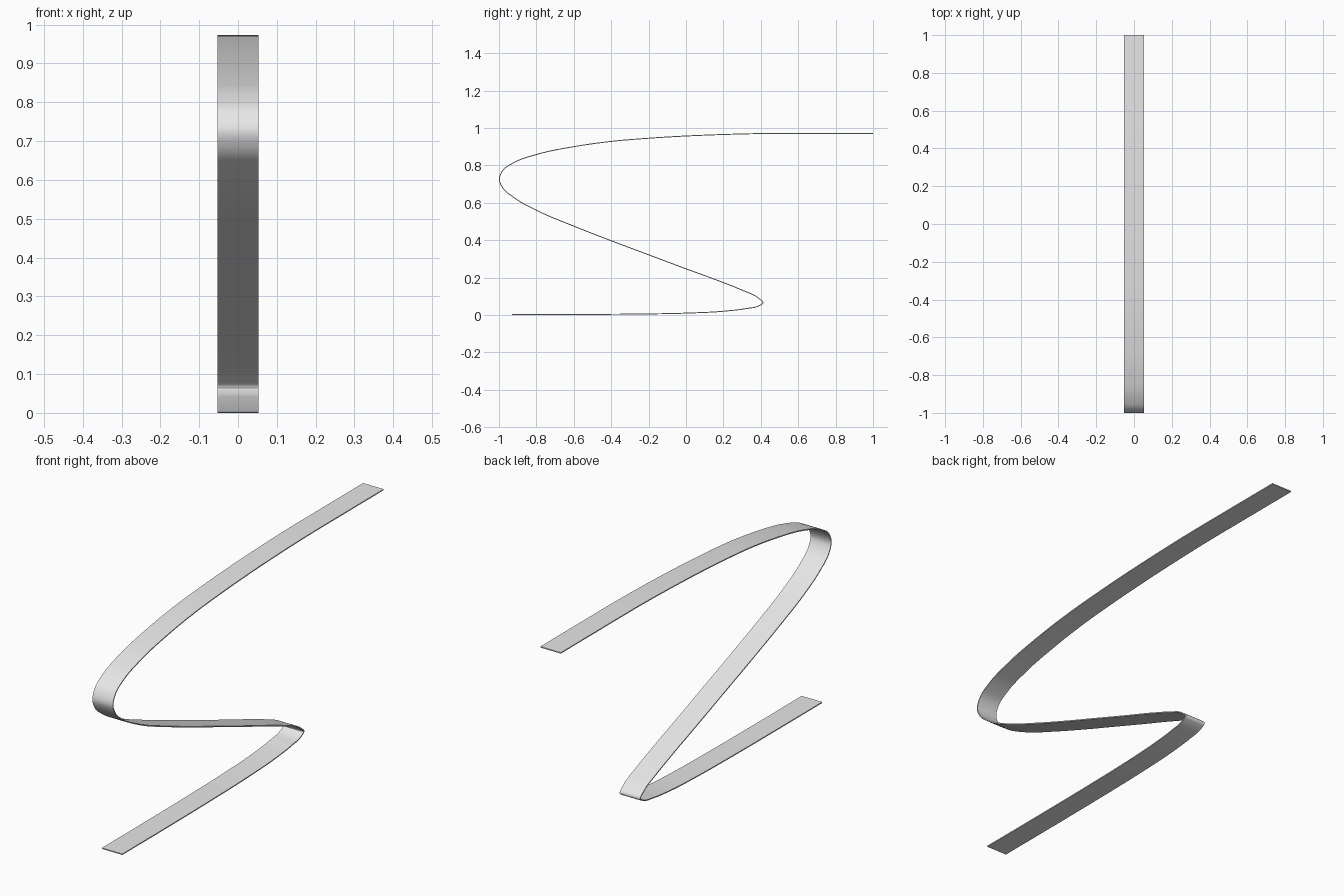
import bpy
import bmesh
from mathutils import Vector

cube = bpy.data.objects.get("Cube")
if cube:
    bpy.data.objects.remove(cube, do_unlink=True)

HALF_WIDTH = 0.053
THICKNESS = 0.005
STEPS = 6

# Centre line of the strip, as (y, z)
PATH = [Vector(p) for p in (
    (-0.93, 0.003), (-0.6, 0.003), (-0.27, 0.005), (0, 0.01), (0.2, 0.02),
    (0.32, 0.034), (0.39, 0.049), (0.412, 0.064), (0.385, 0.092),
    (0.3, 0.133), (0.2, 0.173), (0, 0.247), (-0.2, 0.322), (-0.4, 0.397),
    (-0.6, 0.475), (-0.8, 0.56), (-0.92, 0.628), (-0.98, 0.68),
    (-0.998, 0.725), (-0.98, 0.772), (-0.92, 0.815), (-0.8, 0.858),
    (-0.6, 0.9), (-0.4, 0.928), (-0.2, 0.945), (0, 0.957), (0.2, 0.965),
    (0.4, 0.97), (0.7, 0.971), (1, 0.971))]


def smooth_path(pts):
    """Sample a smooth curve through the points, spaced by chord length."""
    gaps = [(b - a).length for a, b in zip(pts, pts[1:])]
    slopes = [(b - a) / g for a, b, g in zip(pts, pts[1:], gaps)]
    tangents = [slopes[0]]
    for i in range(1, len(pts) - 1):
        before, after = gaps[i - 1], gaps[i]
        tangents.append((slopes[i - 1] * after + slopes[i] * before) / (before + after))
    tangents.append(slopes[-1])
    out = []
    for i, g in enumerate(gaps):
        for k in range(STEPS):
            t = k / STEPS
            s = 1 - t
            a, d = pts[i], pts[i + 1]
            b = a + tangents[i] * g / 3
            c = d - tangents[i + 1] * g / 3
            out.append(a * s**3 + b * 3 * s * s * t + c * 3 * s * t * t + d * t**3)
    return out + [pts[-1]]


# Curved strip, swept across its width
bm = bmesh.new()
rows = [[bm.verts.new((x, p.x, p.y)) for x in (-HALF_WIDTH, HALF_WIDTH)]
        for p in smooth_path(PATH)]
for (a, b), (c, d) in zip(rows, rows[1:]):
    bm.faces.new((a, b, d, c))
mesh = bpy.data.meshes.new("curved_strip")
bm.to_mesh(mesh)
bm.free()
strip = bpy.data.objects.new("curved_strip", mesh)
bpy.context.collection.objects.link(strip)

# Light grey finish
mat = bpy.data.materials.new("light_grey")
mat.use_nodes = True
color = (0.8, 0.8, 0.8, 1)
mat.diffuse_color = color
mat.node_tree.nodes["Principled BSDF"].inputs["Base Color"].default_value = color
mesh.materials.append(mat)

# Thin, even thickness with crisp edges
solid = strip.modifiers.new("thickness", 'SOLIDIFY')
solid.thickness = THICKNESS
solid.offset = 0
bpy.ops.object.select_all(action='DESELECT')
strip.select_set(True)
bpy.context.view_layer.objects.active = strip
bpy.ops.object.modifier_apply(modifier=solid.name)
bpy.ops.object.shade_smooth_by_angle(angle=0.7)
